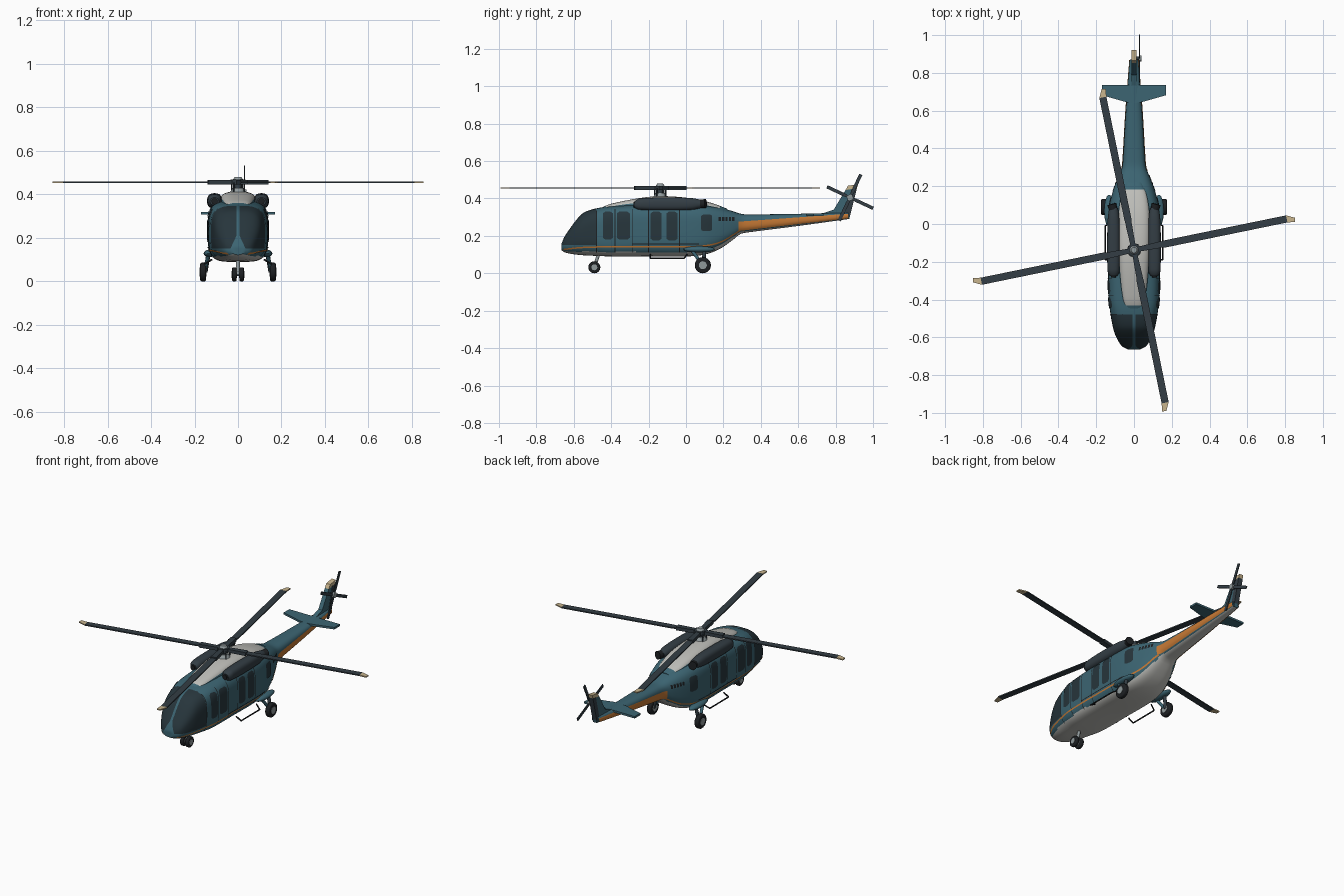
import bpy, bmesh, math
from mathutils import Vector, Matrix

if "Cube" in bpy.data.objects:
    bpy.data.objects.remove(bpy.data.objects["Cube"])

def mat(name, c):
    m = bpy.data.materials.new(name)
    m.diffuse_color = (*c, 1)
    m.use_nodes = True
    m.node_tree.nodes["Principled BSDF"].inputs["Base Color"].default_value = m.diffuse_color
    return m

TEAL = mat("teal_paint", (0.045, 0.13, 0.17))
GREY = mat("light_grey", (0.52, 0.52, 0.49))
ORANGE = mat("orange_stripe", (0.56, 0.19, 0.035))
GLASS = mat("dark_glass", (0.02, 0.036, 0.045))
DARK = mat("blade_grey", (0.033, 0.047, 0.058))
TAN = mat("tan_tip", (0.58, 0.46, 0.27))
BLACK = mat("black_rubber", (0.012, 0.014, 0.016))
METAL = mat("hub_metal", (0.28, 0.32, 0.33))

def finish(name, bm, mats, smooth=35):
    me = bpy.data.meshes.new(name)
    bm.to_mesh(me)
    bm.free()
    ob = bpy.data.objects.new(name, me)
    bpy.context.collection.objects.link(ob)
    for m in mats:
        me.materials.append(m)
    if smooth:
        bpy.ops.object.select_all(action='DESELECT')
        ob.select_set(True)
        bpy.context.view_layer.objects.active = ob
        bpy.ops.object.shade_smooth_by_angle(angle=math.radians(smooth))
    return ob

def interp(table, y):
    """Smooth interpolation through rows keyed on their first value."""
    y = min(max(y, table[0][0]), table[-1][0])
    i = max(k for k in range(len(table) - 1) if table[k][0] <= y)
    a, b = table[i], table[i + 1]
    p, q = table[max(i - 1, 0)], table[min(i + 2, len(table) - 1)]
    h = b[0] - a[0]
    t = (y - a[0]) / h
    out = []
    for k in range(1, len(a)):
        ma, mb = (b[k] - p[k]) / (b[0] - p[0]) * h, (q[k] - a[k]) / (q[0] - a[0]) * h
        out.append((2*t**3 - 3*t*t + 1) * a[k] + (t**3 - 2*t*t + t) * ma
                   + (3*t*t - 2*t**3) * b[k] + (t**3 - t*t) * mb)
    return out

def loft(table, rings, segs=64):
    """Superellipse sections along y; rows are y, half width, bottom, top, exponent."""
    bm = bmesh.new()
    loops = []
    for y in rings:
        w, zb, zt, n = interp(table, y)
        ring = []
        for k in range(segs):
            a = 2 * math.pi * k / segs
            c, s = math.cos(a), math.sin(a)
            x = w * math.copysign(abs(c) ** (2 / n), c)
            z = (zb + zt) / 2 + (zt - zb) / 2 * math.copysign(abs(s) ** (2 / n), s)
            ring.append(bm.verts.new((x, y, z)))
        loops.append(ring)
    for r, q in zip(loops, loops[1:]):
        for k in range(segs):
            bm.faces.new((r[k], q[k], q[k - 1], r[k - 1]))
    bm.faces.new(loops[0])
    bm.faces.new(loops[-1][::-1])
    bmesh.ops.recalc_face_normals(bm, faces=bm.faces)
    return bm

# Fuselage and tail boom
HULL = [(-.665, .03, .122, .16, 2.3), (-.65, .06, .113, .195, 2.5), (-.62, .083, .105, .24, 2.7),
        (-.58, .102, .099, .293, 2.9), (-.545, .112, .096, .325, 3.1), (-.48, .124, .093, .347, 3.5),
        (-.4, .134, .09, .358, 4), (-.2, .138, .09, .37, 4), (0, .138, .09, .37, 4),
        (.1, .13, .10, .365, 3.8), (.18, .11, .13, .352, 3.4), (.25, .084, .178, .332, 3),
        (.29, .066, .21, .319, 2.8), (.32, .06, .217, .315, 2.8), (.6, .043, .253, .318, 2.6),
        (.87, .022, .29, .325, 2.6)]
rings = [-.665 + .185 * (i / 24) ** 1.3 for i in range(25)] + [-.48 + 1.35 * i / 70 for i in range(1, 71)]
bm = loft(HULL, rings)
cuts = [((0, 0, .15), (0, 0, 1))]
for s in (1, -1):
    cuts += [((s * .007, 0, .2), (s, 0, 0)), ((s * .007, 0, .21), (s * .06, 0, .028))]
for co, no in cuts:
    geom = [f for f in bm.faces if f.calc_center_median().y < -.48]
    geom += list({e for f in geom for e in f.edges}) + list({v for f in geom for v in f.verts})
    bmesh.ops.bisect_plane(bm, geom=geom, plane_co=co, plane_no=no)
for f in bm.faces:
    c = f.calc_center_median()
    w, zb, zt, n = interp(HULL, c.y)
    nx, nz = abs(c.x), c.z
    if c.y < -.48 and nz > .15 and nx > .007 and (nx - .007) * .06 + (nz - .21) * .028 > 0:
        f.material_index = 2
    elif nz < zb + (zt - zb) * .09 and nx < w * .93:
        f.material_index = 1
finish("fuselage", bm, [TEAL, GREY, GLASS])

# Plates that follow the fuselage side
def side_x(y, z):
    w, zb, zt, n = interp(HULL, y)
    u = min(abs((z - (zb + zt) / 2) / ((zt - zb) / 2)), .995)
    return w * (1 - u ** n) ** (1 / n)

def plate(name, y0, y1, low, high, m, r=0.0, ny=8, nz=10, off=.003):
    bm = bmesh.new()
    for s in (1, -1):
        grid = []
        for j in range(nz + 1):
            row = []
            for i in range(ny + 1):
                u, v = i / ny, j / nz
                y = y0 + (y1 - y0) * u
                h = high(y) - low(y)
                d = min(v, 1 - v) * h
                inset = r - math.sqrt(r * r - (r - d) ** 2) if d < r else 0
                y = y0 + inset + (y1 - y0 - 2 * inset) * u
                z = low(y) + h * v
                row.append(bm.verts.new((s * (side_x(y, z) + off), y, z)))
            grid.append(row)
        for a, b in zip(grid, grid[1:]):
            for i in range(ny):
                q = (a[i], a[i + 1], b[i + 1], b[i])
                bm.faces.new(q if s > 0 else q[::-1])
    finish(name, bm, [m])

def flat(v):
    return lambda y: v

for name, y0, y1, z0, z1 in [("cockpit_window", -.445, -.39, .18, .33), ("front_cabin_window", -.37, -.3, .18, .33),
                             ("door_window_front", -.19, -.13, .175, .33), ("door_window_rear", -.105, -.045, .175, .33),
                             ("rear_window", .08, .14, .225, .315)]:
    plate(name, y0, y1, flat(z0), flat(z1), GLASS, r=.014, nz=16)
for y in (-.478, -.38, -.287, -.2, -.035):
    plate("door_seam", y - .002, y + .002, flat(.11), flat(.345), BLACK, ny=1, nz=20, off=.002)
plate("door_rail", -.29, .07, flat(.153), flat(.158), BLACK, ny=20, nz=1, off=.0035)
for i in range(5):
    plate("vent", .175 + i * .018, .187 + i * .018, flat(.28), flat(.302), BLACK, ny=2, nz=2)
STRIPE = [(-.655, .127), (-.55, .138), (-.3, .143), (.05, .143), (.18, .165), (.285, .226)]
plate("side_stripe", -.655, .285, lambda y: interp(STRIPE, y)[0] - .004,
      lambda y: interp(STRIPE, y)[0] + .004, ORANGE, ny=70, nz=2)
plate("tail_stripe", .28, .868, lambda y: .226 + (y - .28) * .115,
      lambda y: .276 + (y - .28) * .072, ORANGE, ny=40, nz=6)

# Roof fairing
ROOF = [(-.45, .045, .31, .352, 3), (-.4, .06, .31, .372, 3), (-.22, .08, .3, .406, 3), (-.1, .086, .3, .412, 3),
        (.05, .084, .3, .397, 3), (.15, .07, .3, .372, 3), (.22, .045, .3, .345, 3)]
bm = loft(ROOF, [-.45 + .67 * i / 36 for i in range(37)])
for f in bm.faces:
    f.material_index = int(f.normal.z > .45 and -.43 < f.calc_center_median().y < .19)
finish("roof_fairing", bm, [TEAL, GREY])

def rod(name, a, b, r, m, r2=None, segs=16):
    a, b = Vector(a), Vector(b)
    bm = bmesh.new()
    bmesh.ops.create_cone(bm, cap_ends=True, segments=segs, radius1=r, radius2=r if r2 is None else r2, depth=(b - a).length)
    rot = (b - a).to_track_quat('Z', 'Y').to_matrix().to_4x4()
    bm.transform(Matrix.Translation((a + b) / 2) @ rot)
    return finish(name, bm, [m])

def prism(name, pts, thick, mats, place, rule=None):
    """Flat outline thickened about its plane, then placed by a matrix."""
    bm = bmesh.new()
    f = bm.faces.new([bm.verts.new((u, v, -thick / 2)) for u, v in pts])
    ext = bmesh.ops.extrude_face_region(bm, geom=[f])
    bmesh.ops.translate(bm, vec=(0, 0, thick), verts=[g for g in ext["geom"] if isinstance(g, bmesh.types.BMVert)])
    bmesh.ops.recalc_face_normals(bm, faces=bm.faces)
    bm.transform(place)
    return finish(name, bm, mats, 0)

# Engines, exhausts and landing gear, both sides
POD = [(-.275, .02, .35, .385, 2.2), (-.255, .031, .339, .399, 2.5), (-.1, .034, .335, .405, 2.6),
       (.03, .031, .338, .402, 2.4), (.085, .023, .35, .392, 2)]
def wheel(name, x, y, r, w):
    bm = bmesh.new()
    bmesh.ops.create_cone(bm, cap_ends=True, segments=32, radius1=r, radius2=r, depth=w)
    rim = [e for e in bm.edges if abs(e.verts[0].co.z - e.verts[1].co.z) < 1e-5]
    bmesh.ops.bevel(bm, geom=rim, offset=w * .28, segments=3, profile=.5, affect='EDGES')
    bm.transform(Matrix.Translation((x, y, r)) @ Matrix.Rotation(math.pi / 2, 4, 'Y'))
    finish(name + "_tyre", bm, [BLACK])
    rod(name + "_hub", (x - w / 2 - .002, y, r), (x + w / 2 + .002, y, r), r * .5, METAL)

for s in (1, -1):
    bm = loft(POD, [-.275 + .36 * i / 20 for i in range(21)], 32)
    bm.transform(Matrix.Translation((s * .108, 0, 0)))
    finish("engine_pod", bm, [DARK])
    rod("exhaust", (s * .108, .07, .371), (s * .118, .105, .373), .022, BLACK, .024, 24)
    rod("engine_intake", (s * .108, -.282, .367), (s * .108, -.27, .367), .014, BLACK)
    bm = bmesh.new()
    bmesh.ops.create_uvsphere(bm, u_segments=24, v_segments=12, radius=1)
    bm.transform(Matrix.Translation((s * .132, .07, .128)) @ Matrix.Diagonal((.026, .085, .017, 1)))
    finish("gear_sponson", bm, [TEAL])
    rod("main_gear_leg", (s * .135, .03, .125), (s * .155, .09, .043), .009, TEAL)
    rod("main_gear_shock", (s * .135, .1, .13), (s * .15, .092, .043), .010, DARK)
    wheel("main_wheel", s * .16, .09, .043, .028)
    wheel("nose_wheel", s * .017, -.49, .032, .02)
    # Boarding step
    path = [(s * .12, -.19, .1), (s * .153, -.19, .08), (s * .153, -.01, .08), (s * .12, .005, .1)]
    for a, b in zip(path, path[1:]):
        rod("boarding_step", a, b, .004, BLACK, segs=8)
    # Tailplane
    place = Matrix.Translation((0, 0, .313))
    prism("tailplane", [(0, .64), (s * .04, .645), (s * .17, .682), (s * .17, .735), (0, .735)], .012, [TEAL], place)
rod("nose_gear_strut", (0, -.465, .11), (0, -.49, .032), .009, METAL)
rod("nose_gear_axle", (-.02, -.49, .032), (.02, -.49, .032), .007, DARK)

# Tail fin with tan cap; outline plane is y-z
YZ = Matrix(((0, 0, 1, 0), (1, 0, 0, 0), (0, 1, 0, 0), (0, 0, 0, 1)))
prism("tail_fin", [(.70, .31), (.79, .34), (.853, .445), (.914, .455), (.873, .29)], .026, [TEAL], YZ)
prism("fin_cap", [(.853, .445), (.866, .468), (.92, .476), (.914, .455)], .027, [TAN], YZ)
prism("fin_trailing_panel", [(.885, .45), (.914, .455), (.878, .31), (.85, .31)], .029, [DARK], YZ)

# Tail rotor
rod("tail_rotor_shaft", (0, .877, .405), (.036, .877, .405), .010, DARK)
rod("tail_rotor_hub", (.026, .877, .405), (.04, .877, .405), .016, METAL)
for k in range(4):
    place = Matrix.Translation((.03, .877, .405)) @ Matrix.Rotation(math.radians(65 + 90 * k), 4, 'X') @ YZ
    prism("tail_rotor_blade", [(.01, -.006), (.035, -.009), (.136, -.009), (.136, .009), (.035, .009), (.01, .006)],
          .005, [DARK], place)

# Main rotor
HY = -.138
rod("rotor_mast", (0, HY, .39), (0, HY, .46), .016, DARK)
rod("mast_collar", (0, HY, .405), (0, HY, .43), .04, METAL, .024, 24)
rod("rotor_hub", (0, HY, .444), (0, HY, .468), .034, DARK, segs=24)
rod("rotor_cap", (0, HY, .468), (0, HY, .48), .023, METAL, .015, 24)
for k in range(4):
    turn = Matrix.Translation((0, HY, .456)) @ Matrix.Rotation(math.radians(11.6 + 90 * k), 4, 'Z')
    prism("blade_cuff", [(.02, -.013), (.14, -.017), (.14, .017), (.02, .013)], .02, [DARK], turn)
    prism("main_blade", [(.13, -.015), (.17, -.02), (.825, -.02), (.825, .018), (.17, .018), (.13, .015)],
          .007, [DARK], turn)
    prism("blade_tip", [(.825, -.02), (.866, -.026), (.87, -.004), (.825, .018)], .007, [TAN], turn)
    ang = math.radians(56.6 + 90 * k)
    p = Vector((.035 * math.cos(ang), HY + .035 * math.sin(ang), .41))
    rod("pitch_link", p, p + Vector((0, 0, .045)), .004, DARK, segs=8)
